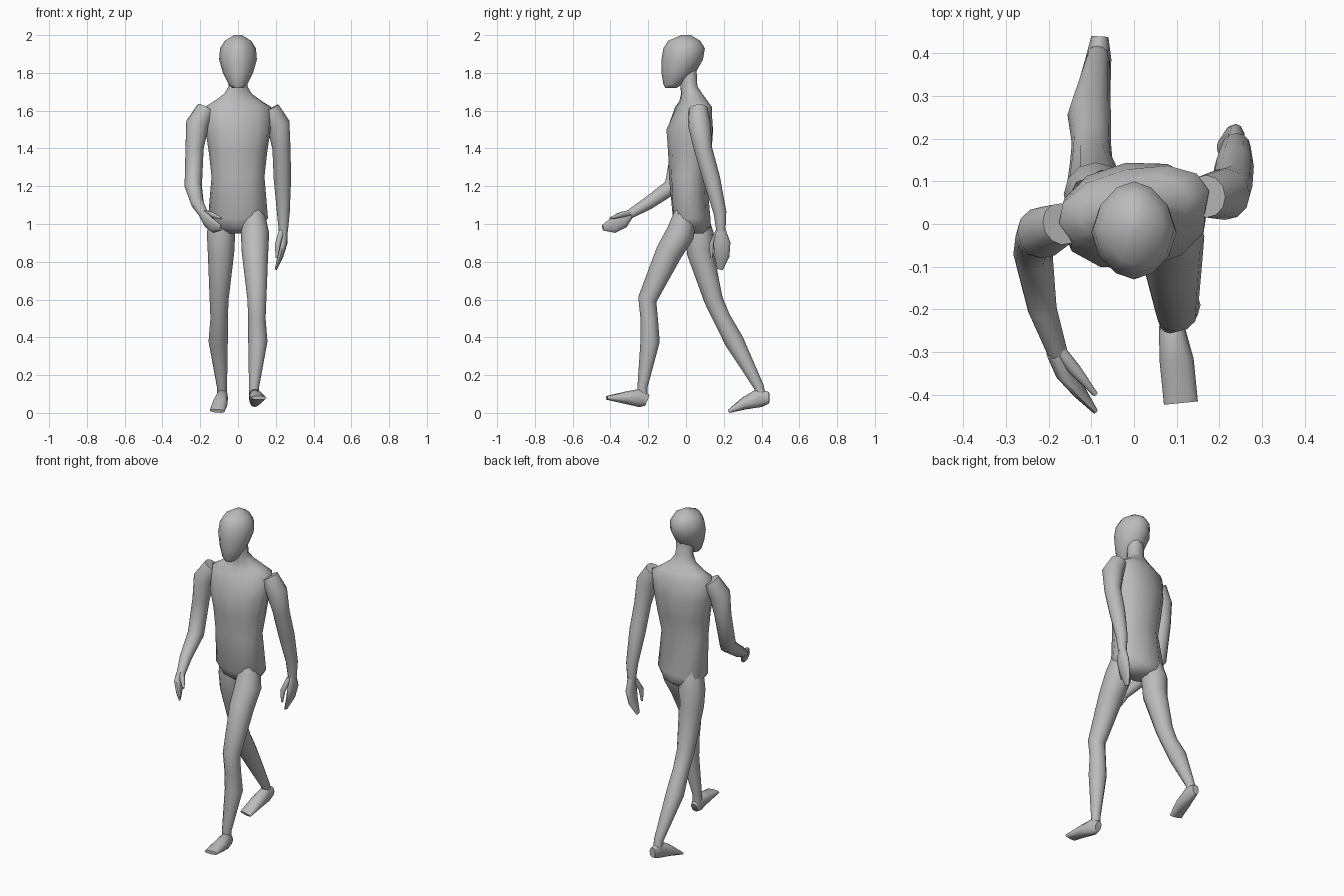
import bpy
import bmesh
from math import sin, cos, pi, radians
from mathutils import Vector

if "Cube" in bpy.data.objects:
    bpy.data.objects.remove(bpy.data.objects["Cube"], do_unlink=True)

GREY = (.5, .5, .5, 1)
skin = bpy.data.materials.new("plain grey")
skin.use_nodes = True
skin.diffuse_color = GREY
skin.node_tree.nodes["Principled BSDF"].inputs["Base Color"].default_value = GREY

X_AXIS = Vector((1, 0, 0))
Z_AXIS = Vector((0, 0, 1))
SIDES = 12


def sweep(name, path, widths, depths, level=False, pinch=0, twist=None):
    """Skin a closed tube of oval rings along a path.

    Rings stand square to the path, or flat when level is set.
    Positive pinch narrows the oval's corners, negative makes it boxier.
    The twist function gives a ring's turn in radians at a height.
    """
    points = [Vector(point) for point in path]
    last = len(points) - 1
    bm = bmesh.new()
    loops = []
    for k, (centre, width, depth) in enumerate(zip(points, widths, depths)):
        before = points[max(k - 1, 0)]
        after = points[min(k + 1, last)]
        direction = Z_AXIS if level else (after - before).normalized()
        across = (X_AXIS - direction * direction.x).normalized()
        along = direction.cross(across)
        turn = twist(centre.z) if twist else 0
        loop = []
        for i in range(SIDES):
            angle = 2 * pi * i / SIDES
            u = width * cos(angle) * (1 - pinch * sin(angle) ** 2)
            v = depth * sin(angle)
            u, v = u * cos(turn) - v * sin(turn), u * sin(turn) + v * cos(turn)
            loop.append(bm.verts.new(centre + across * u + along * v))
        loops.append(loop)
    for low, high in zip(loops, loops[1:]):
        for i in range(SIDES):
            j = (i + 1) % SIDES
            bm.faces.new((low[i], low[j], high[j], high[i]))
    bm.faces.new(loops[0])
    bm.faces.new(loops[-1])
    bmesh.ops.recalc_face_normals(bm, faces=bm.faces)
    mesh = bpy.data.meshes.new(name)
    bm.to_mesh(mesh)
    bm.free()
    mesh.materials.append(skin)
    part = bpy.data.objects.new(name, mesh)
    bpy.context.collection.objects.link(part)
    bpy.ops.object.select_all(action="DESELECT")
    part.select_set(True)
    bpy.context.view_layer.objects.active = part
    bpy.ops.object.shade_smooth_by_angle(angle=radians(60))


def stack(name, rings, pinch, twist=None):
    """Level rings on the centre line: height, y, half width, half depth."""
    heights, offsets, widths, depths = zip(*rings)
    path = [(0, y, z) for y, z in zip(offsets, heights)]
    sweep(name, path, widths, depths, True, pinch, twist)


def torso_twist(height):
    """Turn the hips one way and the chest the other."""
    return radians(33) * (height - 1.25)


# Head: egg shape with a narrow face and a flat chin
stack("head", [
    (1.72, -.08, .03, .03),
    (1.74, -.07, .05, .05),
    (1.8, -.04, .08, .09),
    (1.87, -.02, .1, .11),
    (1.93, -.01, .095, .11),
    (1.97, -.01, .07, .085),
    (2, 0, .02, .025),
], pinch=.2)

# Torso and neck in one piece
stack("torso", [
    (.95, .04, .06, .05),
    (.98, .04, .12, .09),
    (1.03, .03, .16, .1),
    (1.25, .01, .14, .1),
    (1.38, .02, .155, .115),
    (1.5, .02, .175, .125),
    (1.62, .04, .18, .09),
    (1.65, .04, .13, .07),
    (1.69, .03, .075, .055),
    (1.73, .015, .05, .045),
    (1.82, .01, .05, .045),
], pinch=-.12, twist=torso_twist)

# Legs share heights and thickness; only the stride differs
LEG_HEIGHTS = (1.06, .95, .85, .6, .5, .38, .14, .08)
LEG_OFFSETS = (.08, .09, .09, .1, .1, .105, .085, .085)
LEG_RADII = (.06, .075, .07, .05, .046, .051, .027, .025)
STRIDES = {
    "left": (1, (0, -.03, -.09, -.205, -.195, -.19, -.23, -.23)),
    "right": (-1, (.05, .07, .075, .145, .19, .255, .385, .4)),
}
for side, (sign, stride) in STRIDES.items():
    path = [(sign * x, y, z) for x, y, z in zip(LEG_OFFSETS, stride, LEG_HEIGHTS)]
    sweep(side + "_leg", path, LEG_RADII, LEG_RADII)

# Feet from heel to toe: left lands on its heel, right pushes off
FEET = {
    "left": [(.087, -.205, .065), (.088, -.24, .08), (.1, -.32, .08), (.11, -.42, .08)],
    "right": [(-.08, .44, .08), (-.083, .39, .08), (-.095, .31, .05), (-.11, .23, .01)],
}
for side, path in FEET.items():
    sweep(side + "_foot", path, (.02, .03, .04, .04), (.03, .05, .033, .01), pinch=-.15)

# Arms from shoulder to wrist: left hangs back, right reaches forward
ARM_RADII = (.05, .061, .048, .046, .034, .024)
ARMS = {
    "left": [(.17, .065, 1.61), (.213, .07, 1.53), (.23, .09, 1.4),
             (.235, .135, 1.24), (.24, .18, 1.06), (.24, .185, .96)],
    "right": [(-.17, 0, 1.61), (-.215, -.02, 1.53), (-.23, -.03, 1.4),
              (-.237, -.07, 1.2), (-.215, -.2, 1.11), (-.18, -.3, 1.05)],
}
for side, path in ARMS.items():
    sweep(side + "_arm", path, ARM_RADII, ARM_RADII)

# Flat hands with the fingers held together
HANDS = {
    "left": [(.24, .185, .97), (.24, .19, .9), (.225, .19, .83), (.2, .18, .76)],
    "right": [(-.185, -.3, 1.05), (-.165, -.34, 1.02), (-.13, -.39, .99), (-.09, -.44, .98)],
}
for side, path in HANDS.items():
    sweep(side + "_hand", path, (.022, .022, .015, .006), (.025, .045, .04, .015))

# Thumbs
THUMB_RADII = (.015, .015, .006)
THUMBS = {
    "left": [(.23, .17, .96), (.21, .135, .89), (.205, .135, .82)],
    "right": [(-.18, -.29, 1.06), (-.14, -.34, 1.05), (-.09, -.4, 1.03)],
}
for side, path in THUMBS.items():
    sweep(side + "_thumb", path, THUMB_RADII, THUMB_RADII)
